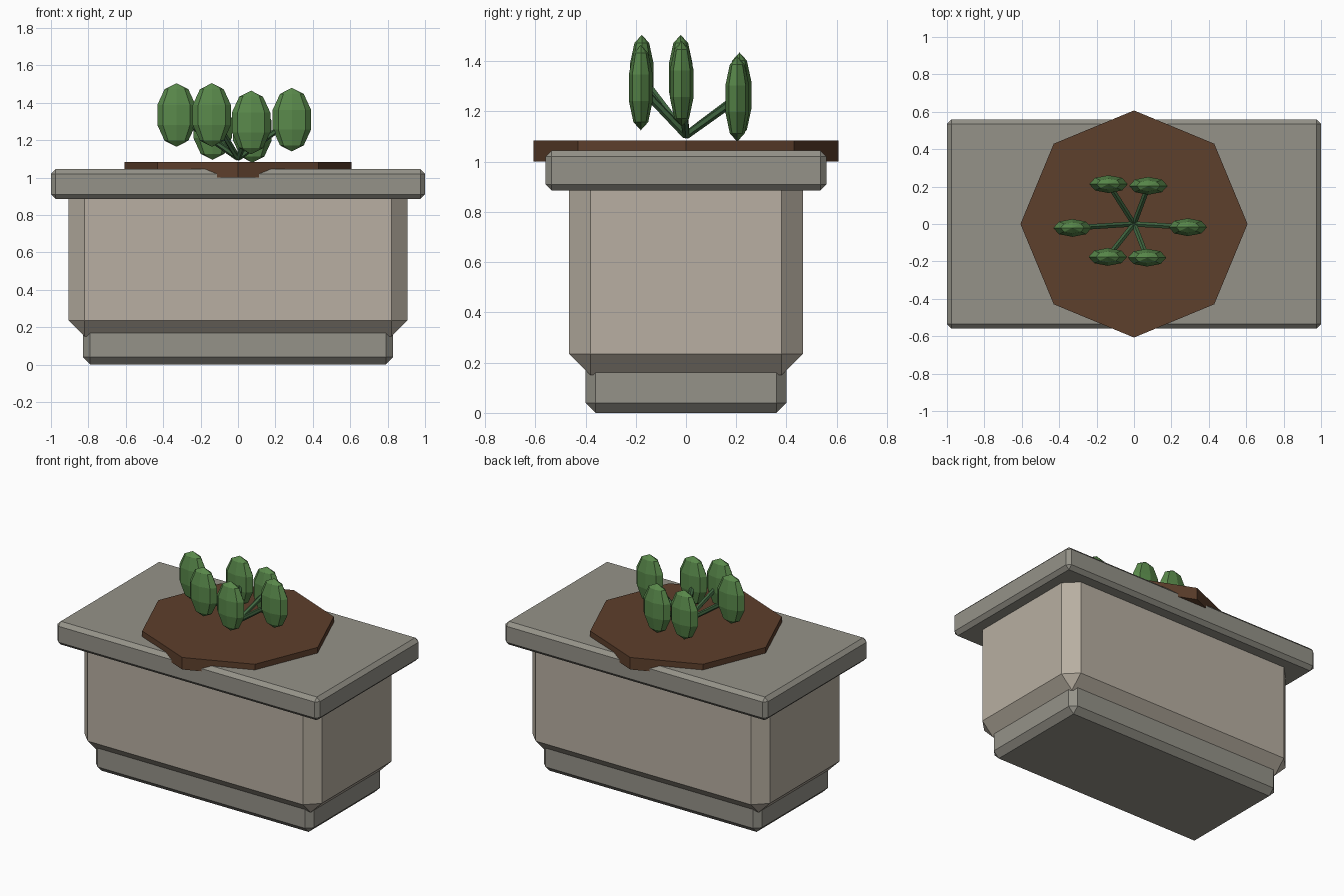
import bpy, bmesh
from mathutils import Vector, Euler
from math import radians

if "Cube" in bpy.data.objects:
    bpy.data.objects.remove(bpy.data.objects["Cube"])


def material(name, rgb):
    m = bpy.data.materials.new(name)
    m.diffuse_color = (*rgb, 1)
    m.use_nodes = True
    m.node_tree.nodes["Principled BSDF"].inputs["Base Color"].default_value = m.diffuse_color
    return m


STONE = material("stone", (0.48, 0.43, 0.36))
TRIM = material("trim_stone", (0.30, 0.29, 0.25))
SOIL = material("soil", (0.11, 0.05, 0.025))
LEAF = material("leaf_green", (0.10, 0.25, 0.07))
STEM = material("stem_green", (0.05, 0.13, 0.05))


def add_object(name, bm, mat):
    me = bpy.data.meshes.new(name)
    bm.to_mesh(me)
    bm.free()
    me.materials.append(mat)
    ob = bpy.data.objects.new(name, me)
    bpy.context.collection.objects.link(ob)
    return ob


def chamfer_box(name, hx, hy, z0, z1, width, mat):
    bm = bmesh.new()
    bmesh.ops.create_cube(bm, size=1)
    bmesh.ops.scale(bm, vec=(2 * hx, 2 * hy, z1 - z0), verts=bm.verts)
    bmesh.ops.translate(bm, vec=(0, 0, (z0 + z1) / 2), verts=bm.verts)
    bmesh.ops.bevel(bm, geom=bm.edges[:], offset=width, segments=1,
                    affect='EDGES', profile=0.5)
    return add_object(name, bm, mat)


# Stone planter: foot, body and overhanging rim
chamfer_box("foot", 0.83, 0.40, 0.0, 0.22, 0.04, TRIM)
chamfer_box("body", 0.905, 0.465, 0.15, 1.02, 0.085, STONE)
chamfer_box("rim", 1.0, 0.56, 0.885, 1.045, 0.025, TRIM)

# Octagonal soil slab
bm = bmesh.new()
bmesh.ops.create_cone(bm, cap_ends=True, segments=8, radius1=0.607,
                      radius2=0.607, depth=0.083)
bmesh.ops.translate(bm, vec=(0, 0, 1.0425), verts=bm.verts)
add_object("soil", bm, SOIL)

# Stems fanning out from one root, each with a flattened leaf
root = Vector((0, 0, 1.105))
leaves = [(0.288, -0.017, 1.31), (0.077, 0.204, 1.25), (-0.136, 0.213, 1.265),
          (-0.329, -0.021, 1.335), (-0.14, -0.176, 1.335), (0.07, -0.18, 1.295)]
for i, p in enumerate(leaves, 1):
    tip = Vector(p)
    d = tip - root
    bm = bmesh.new()
    bmesh.ops.create_cone(bm, cap_ends=True, segments=6, radius1=0.016,
                          radius2=0.016, depth=d.length)
    ob = add_object(f"stem_{i}", bm, STEM)
    ob.location = (root + tip) / 2
    ob.rotation_euler = d.to_track_quat('Z', 'Y').to_euler()

    bm = bmesh.new()
    bmesh.ops.create_uvsphere(bm, u_segments=8, v_segments=5, radius=1)
    bmesh.ops.scale(bm, vec=(0.108, 0.05, 0.17), verts=bm.verts)
    ob = add_object(f"leaf_{i}", bm, LEAF)
    ob.location = tip
